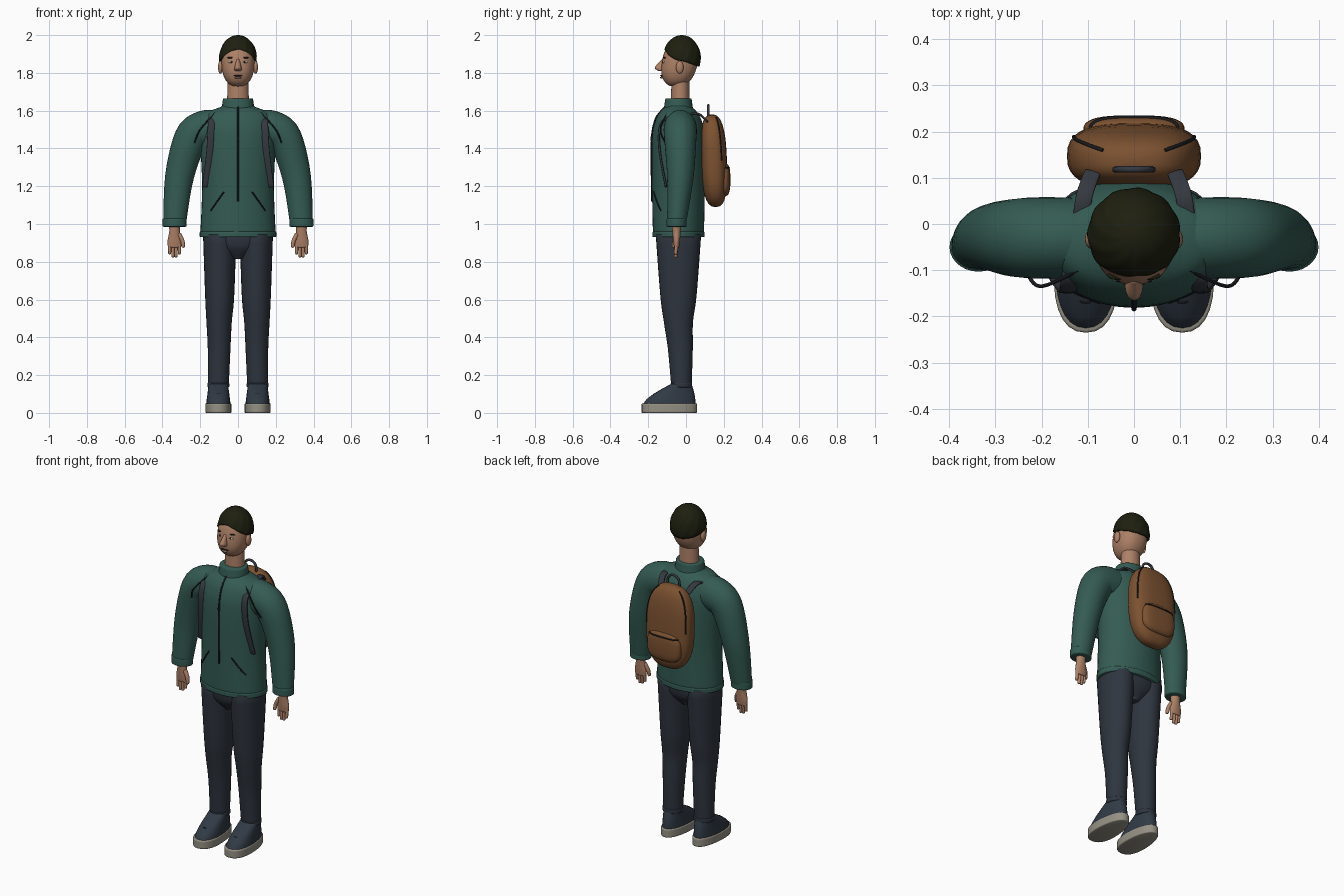
import bpy, bmesh, math
from math import sin, cos, pi, tau
from mathutils import Vector

if "Cube" in bpy.data.objects:
    bpy.data.objects.remove(bpy.data.objects["Cube"])


def material(name, *rgb):
    made = bpy.data.materials.new(name)
    made.use_nodes = True
    made.diffuse_color = (*rgb, 1)
    made.node_tree.nodes["Principled BSDF"].inputs["Base Color"].default_value = (*rgb, 1)
    return made


GREEN = material("jacket green", .034, .105, .085)
SLATE = material("trouser slate", .028, .036, .05)
SKIN = material("skin", .42, .22, .135)
HAIR = material("dark hair", .013, .014, .005)
BROWN = material("pack brown", .2, .083, .03)
GREY = material("strap grey", .035, .04, .05)
BEIGE = material("sole beige", .3, .28, .23)
BLUE = material("shoe blue", .03, .042, .06)
TRIM = material("black trim", .01, .012, .014)
WHITE = material("eye white", .6, .56, .5)


def finish(name, bm, colour):
    bmesh.ops.recalc_face_normals(bm, faces=bm.faces)
    mesh = bpy.data.meshes.new(name)
    bm.to_mesh(mesh)
    bm.free()
    mesh.materials.append(colour)
    for polygon in mesh.polygons:
        polygon.use_smooth = True
    mesh.set_sharp_from_angle(angle=math.radians(50))
    part = bpy.data.objects.new(name, mesh)
    bpy.context.collection.objects.link(part)
    return part


def smooth(rows, steps):
    """Catmull-Rom interpolation through rows of numbers."""
    out = []
    padded = [rows[0], *rows, rows[-1]]
    for before, start, stop, after in zip(padded, padded[1:], padded[2:], padded[3:]):
        for step in range(steps):
            t = step / steps
            out.append([q + t / 2 * (r - p + t * (2*p - 5*q + 4*r - w + t * (3*(q - r) + w - p)))
                        for p, q, r, w in zip(before, start, stop, after)])
    return out + [list(rows[-1])]


def rounded_end(row, inner, bevel):
    """Two extra rings that round off the end of a loft."""
    point = Vector(row[:3])
    outward = (point - Vector(inner[:3])).normalized() * bevel
    return [[*(point + outward * out), row[3] - bevel * shrink, row[4] - bevel * shrink]
            for out, shrink in ((.7, .3), (1, 1))]


def power_of(value, power):
    return math.copysign(abs(value) ** (2 / power), value)


def loft(name, colour, rows, side=None, seg=28, power=2, taper=0, bevel=.005):
    """Skin rings (x, y, z, rx, ry); the rings follow the path if a side axis is given."""
    rows = smooth(rows, steps=5)
    if bevel:
        rows = (rounded_end(rows[0], rows[1], bevel)[::-1] + rows
                + rounded_end(rows[-1], rows[-2], bevel))
    points = [Vector(row[:3]) for row in rows]
    bm, rings = bmesh.new(), []
    for i, (point, row) in enumerate(zip(points, rows)):
        u, v = Vector((1, 0, 0)), Vector((0, 1, 0))
        wide, deep = row[3:]
        if side:
            along = (points[min(i + 1, len(points) - 1)] - points[max(i - 1, 0)]).normalized()
            hint = u if side == "X" else v
            u = (hint - along * hint.dot(along)).normalized()
            v = along.cross(u)
            if side == "Y":
                wide, deep = deep, wide
        ring = []
        for k in range(seg):
            c, s = (power_of(f(tau * k / seg), power) for f in (cos, sin))
            ring.append(bm.verts.new(point + u * c * wide * (1 - taper * s) + v * s * deep))
        rings.append(ring)
    for low, high in zip(rings, rings[1:]):
        for k in range(seg):
            bm.faces.new((low[k - 1], low[k], high[k], high[k - 1]))
    bm.faces.new(rings[0])
    bm.faces.new(rings[-1])
    return finish(name, bm, colour)


def upright(name, colour, x, y, rows, **options):
    """Loft of level rings given as (z, rx, ry) around one axis."""
    return loft(name, colour, [(x, y, *row) for row in rows], **options)


def tube(name, colour, points, radius=.004):
    return loft(name, colour, [(*p, radius, radius) for p in points], side="Y", seg=8, bevel=0)


def shell(at, radii, power, lean, turn, rise):
    """Point on a rounded box; lean shears it in depth with height."""
    ring, height = power_of(cos(rise), power), radii[2] * power_of(sin(rise), power)
    return Vector(at) + Vector((radii[0] * ring * power_of(cos(turn), power),
                                radii[1] * ring * power_of(sin(turn), power) + lean * height, height))


def blob(name, colour, at, radii, power=2, lean=0):
    bm = bmesh.new()
    bmesh.ops.create_uvsphere(bm, u_segments=36, v_segments=20, radius=1)
    for v in bm.verts:
        turn, rise = math.atan2(v.co.y, v.co.x), math.asin(max(-1, min(1, v.co.z)))
        v.co = shell(at, radii, power, lean, turn, rise)
    return finish(name, bm, colour)


# Jacket body, hem and collar
MIDDLE = -.04
TORSO = [(.94, .2, .135), (1.2, .19, .14), (1.45, .2, .14), (1.54, .19, .125),
         (1.59, .16, .1), (1.62, .09, .07)]
TORSO_RINGS = smooth(TORSO, steps=30)
upright("jacket_body", GREEN, 0, MIDDLE, TORSO, seg=40)
upright("jacket_hem", GREEN, 0, MIDDLE, [(.935, .203, .138), (.955, .203, .138)], seg=40)
upright("jacket_collar", GREEN, 0, MIDDLE, [(1.59, .09, .08), (1.66, .08, .07)])


def on_jacket(x, z, gap=.001):
    """Point on the front of the jacket body."""
    ring = min(TORSO_RINGS, key=lambda row: abs(row[0] - z))
    return x, MIDDLE - ring[2] * math.sqrt(1 - (x / ring[1]) ** 2) - gap, z


tube("front_zip", TRIM, [on_jacket(0, 1.12 + i / 20) for i in range(11)], radius=.005)
blob("zip_pull", TRIM, on_jacket(0, 1.45), (.006, .008, .02))

# Neck, head and face
upright("neck", SKIN, 0, -.03, [(1.6, .06, .05), (1.78, .053, .047)])
blob("head", SKIN, (0, -.033, 1.856), (.087, .095, .13), power=2.3, lean=.15)
loft("nose", SKIN, [(0, -.13, 1.815, .02, .025), (0, -.135, 1.83, .018, .03),
                    (0, -.12, 1.87, .008, .01)], seg=16)
blob("mouth", TRIM, (0, -.125, 1.785), (.024, .012, .004))
blob("lower_lip", SKIN, (0, -.125, 1.775), (.018, .012, .006))

# Swirled hair cap whose edge rises over the forehead and drops at the nape
bm = bmesh.new()
bmesh.ops.create_uvsphere(bm, u_segments=90, v_segments=32, radius=1)
lower = [v for v in bm.verts if v.co.z < -.01]
bmesh.ops.delete(bm, geom=lower, context="VERTS")
for v in bm.verts:
    turn = math.atan2(v.co.y, v.co.x)
    front = -sin(turn)
    edge = -.1 + (front * front / 2 if front > 0 else front / 4)
    fall = math.acos(edge) * math.acos(max(0, min(1, v.co.z))) / (pi / 2)
    reach = .1 * sin(fall) * (1 + sin(11 * turn + 7 * fall) / 70)
    v.co = (reach * cos(turn), reach * sin(turn) - .022, 1.876 + .124 * cos(fall))
rim = finish("hair", bm, HAIR).modifiers.new("thickness", "SOLIDIFY")
rim.thickness, rim.offset = .01, -1

# Backpack body, pocket and handle
PACK = (0, .147, 1.335), (.145, .07, .245), 2.7, -.04
POCKET = (0, .2, 1.235), (.11, .035, .088), 3, 0
blob("pack_body", BROWN, *PACK)
blob("pack_pocket", BROWN, *POCKET)
tube("pocket_zip", TRIM, [shell(*POCKET, pi * i / 20, pi / 5) for i in range(1, 20)])
arch = [pi * i / 10 for i in range(11)]
tube("pack_handle", GREY, [(.04 * cos(a), .118, 1.57 + .058 * sin(a) ** .7) for a in arch], radius=.007)

# Trouser seat between the legs
upright("trouser_seat", SLATE, 0, MIDDLE, [(.95, .18, .12), (.88, .16, .11), (.82, .04, .07)])

# Paired parts
FOOT, WRIST = .104, .336
for sign, prefix in ((1, "left_"), (-1, "right_")):

    def mirrored(rows):
        return [(sign * x, *rest) for x, *rest in rows]

    # Ear, eye and brow
    blob(prefix + "ear", SKIN, (sign * .093, -.033, 1.83), (.013, .02, .034))
    blob(prefix + "eye", WHITE, (sign * .036, -.115, 1.858), (.015, .009, .007))
    blob(prefix + "iris", TRIM, (sign * .035, -.121, 1.858), (.006, .005, .006))
    blob(prefix + "brow", HAIR, (sign * .037, -.112, 1.88), (.02, .009, .005))

    # Sleeve, cuff, seam and slanted jacket pocket
    loft(prefix + "sleeve", GREEN, mirrored([
        (.1, -.03, 1.5, .1, .085), (.18, -.03, 1.5, .1, .088), (.25, -.03, 1.45, .09, .085),
        (.31, -.03, 1.25, .076, .07), (WRIST, -.05, 1, .06, .05)]), side="Y", seg=32)
    upright(prefix + "cuff", GREEN, sign * WRIST, -.05, [(.99, .063, .053), (1.025, .063, .053)])
    tube(prefix + "shoulder_seam", TRIM, mirrored([(.12, -.1, 1.59), (.2, -.135, 1.5), (.23, -.11, 1.43)]))
    tube(prefix + "jacket_pocket", TRIM,
         [on_jacket(sign * (.075 + .07 * t / 4), 1.17 - t / 40) for t in range(5)])

    # Hand with four fingers and a thumb
    upright(prefix + "palm", SKIN, sign * WRIST, -.05,
            [(1, .03, .025), (.96, .028, .022), (.91, .037, .018), (.88, .035, .014)])
    for finger in range(4):
        offset = finger - 1.5
        x, tip = sign * (WRIST + .017 * offset), .82 + .008 * offset ** 2
        loft(f"{prefix}finger_{finger + 1}", SKIN,
             [(x, -.05, .89, .009, .011), (x, -.055, tip + .006, .008, .009)], side="Y", seg=12)
    loft(prefix + "thumb", SKIN, mirrored([(.312, -.055, .945, .012, .013), (.294, -.06, .91, .011, .012),
                                           (.29, -.065, .88, .009, .01)]), side="Y", seg=12)

    # Trouser leg and hem
    loft(prefix + "trouser_leg", SLATE, mirrored([
        (.097, MIDDLE, .94, .088, .12), (.097, MIDDLE, .62, .077, .096), (.1, MIDDLE, .48, .067, .077),
        (.1, -.03, .34, .06, .066), (FOOT, -.024, .14, .055, .054)]))
    upright(prefix + "trouser_hem", SLATE, sign * FOOT, -.024, [(.14, .058, .057), (.155, .058, .057)])

    # Shoe: the toe end slopes back to the ankle, the heel stays steep
    upright(prefix + "sole", BEIGE, sign * FOOT, -.088,
            [(.005, .068, .147), (.045, .068, .147)], taper=.14, power=2.3)
    slices = []
    for level in range(6):
        t = level / 5
        toe, heel = -.225 + .14 * t ** 1.4, .05 - .02 * t * t
        slices.append((sign * FOOT, (toe + heel) / 2, .05 + t / 10, .064 - .013 * t, (heel - toe) / 2))
    loft(prefix + "shoe", BLUE, slices, taper=.12, power=2.2)
    for lace in range(3):
        y, z = -.17 + lace / 40, .1 + lace / 80
        tube(f"{prefix}lace_{lace + 1}", TRIM,
             [(sign * FOOT + .03 * end, y + .016 * abs(end), z) for end in (-1, 0, 1)], radius=.003)

    # Strap over the chest, sinking in at the shoulder and out at the pack
    chest = [on_jacket(sign * x, z, gap=.007) for x, z in ((.172, 1.2), (.15, 1.38), (.143, 1.5))]
    over = mirrored([(.138, -.11, 1.555), (.12, -.03, 1.565), (.108, .058, 1.585), (.09, .11, 1.545)])
    loft(prefix + "strap", GREY, [(*p, .018, .006) for p in chest + over], side="X", seg=16, power=4)

    # Side zip following the pack's curve
    turn = pi / 6 if sign > 0 else pi - pi / 6
    tube(prefix + "pack_zip", TRIM, [shell(*PACK, turn, pi * i / 30) for i in range(12)])
